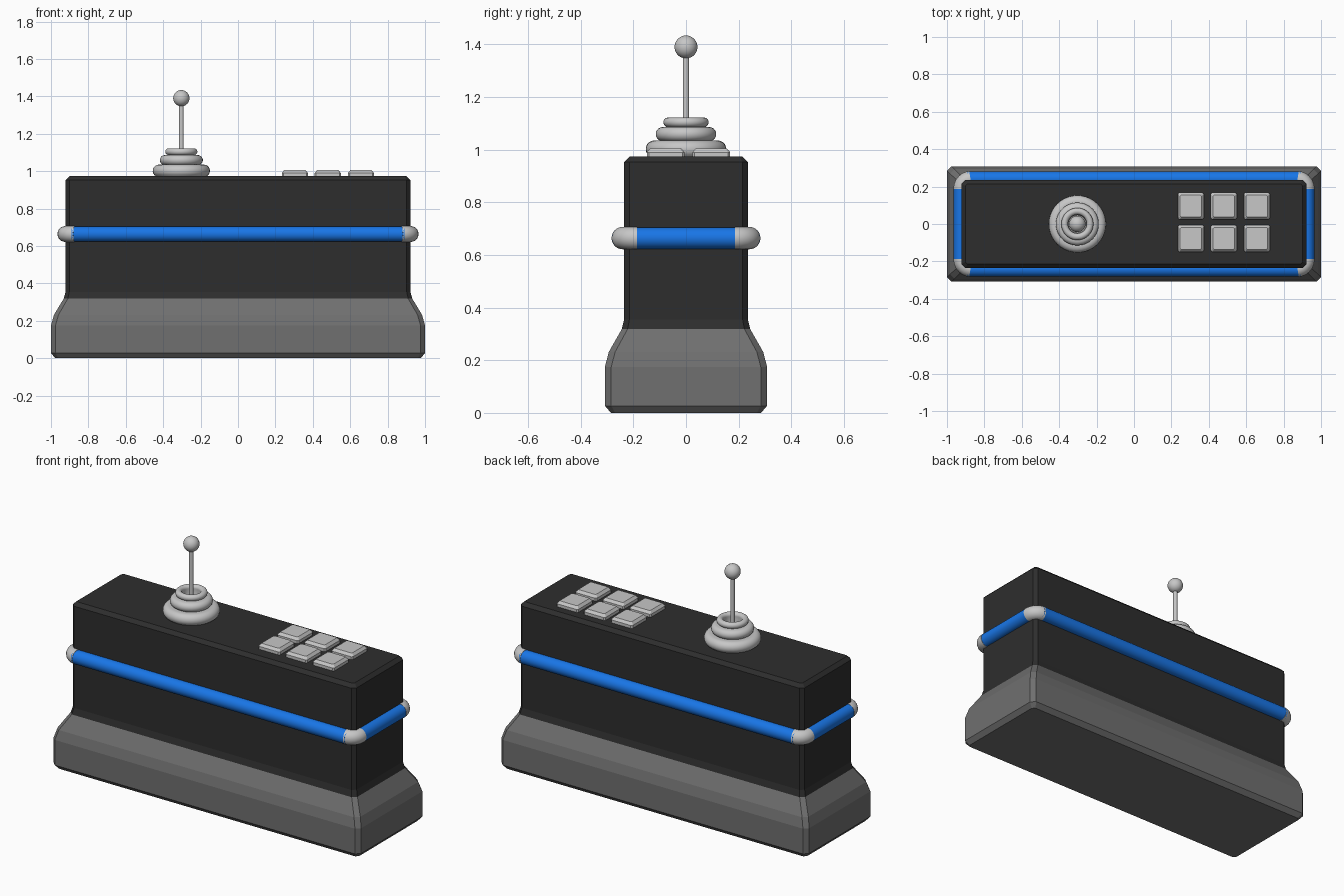
import bpy, bmesh, math
from mathutils import Vector

if "Cube" in bpy.data.objects:
    bpy.data.objects.remove(bpy.data.objects["Cube"])


def material(name, rgb):
    m = bpy.data.materials.new(name)
    m.diffuse_color = (*rgb, 1)
    m.use_nodes = True
    m.node_tree.nodes["Principled BSDF"].inputs["Base Color"].default_value = m.diffuse_color
    return m


DARK = material("charcoal", (0.027, 0.027, 0.027))
GREY = material("base grey", (0.16, 0.16, 0.16))
LIGHT = material("light grey", (0.57, 0.57, 0.57))
BLUE = material("blue", (0.01, 0.19, 0.84))


def finish(name, bm, mats, smooth=None):
    bmesh.ops.recalc_face_normals(bm, faces=bm.faces)
    me = bpy.data.meshes.new(name)
    bm.to_mesh(me)
    bm.free()
    ob = bpy.data.objects.new(name, me)
    bpy.context.collection.objects.link(ob)
    for m in mats:
        me.materials.append(m)
    if smooth:
        bpy.ops.object.select_all(action='DESELECT')
        ob.select_set(True)
        bpy.context.view_layer.objects.active = ob
        bpy.ops.object.shade_smooth_by_angle(angle=math.radians(smooth))
    return ob


def loft(bm, rings):
    """Skin a list of equal-length point rings and cap both ends."""
    vs = [[bm.verts.new(p) for p in r] for r in rings]
    n = len(vs[0])
    for a, b in zip(vs, vs[1:]):
        for i in range(n):
            j = (i + 1) % n
            bm.faces.new((a[i], a[j], b[j], b[i]))
    bm.faces.new(vs[0])
    bm.faces.new(vs[-1])


def chamfered_rect(hx, hy, z, c, cx=0, cy=0):
    pts = [(hx, -hy + c), (hx, hy - c), (hx - c, hy), (-hx + c, hy),
           (-hx, hy - c), (-hx, -hy + c), (-hx + c, -hy), (hx - c, -hy)]
    return [(cx + x, cy + y, z) for x, y in pts]


def tube(name, path, r, mat, sides=24):
    """Sweep a circle along a horizontal path."""
    bm = bmesh.new()
    path = [Vector(p) for p in path]
    rings = []
    for i, p in enumerate(path):
        t = (path[min(i + 1, len(path) - 1)] - path[max(i - 1, 0)]).normalized()
        side = t.cross(Vector((0, 0, 1)))
        rings.append([p + side * (r * math.cos(a)) + Vector((0, 0, r * math.sin(a)))
                      for a in (2 * math.pi * k / sides for k in range(sides))])
    loft(bm, rings)
    return finish(name, bm, [mat], 40)


def lathe(name, profile, x, mat, sides=40):
    bm = bmesh.new()
    vs = [bm.verts.new((r, 0, z)) for r, z in profile]
    es = [bm.edges.new(e) for e in zip(vs, vs[1:])]
    bmesh.ops.spin(bm, geom=vs + es, cent=(0, 0, 0), axis=(0, 0, 1),
                   angle=2 * math.pi, steps=sides, use_merge=True)
    bmesh.ops.remove_doubles(bm, verts=bm.verts, dist=1e-5)
    bmesh.ops.translate(bm, verts=bm.verts, vec=(x, 0, 0))
    return finish(name, bm, [mat], 40)


# Console body: flared grey base below, charcoal block above
bm = bmesh.new()
sections = [(0.977, 0.285, 0, 0.015), (1.0, 0.308, 0.027, 0.024), (1.0, 0.308, 0.175, 0.024),
            (0.984, 0.293, 0.232, 0.024), (0.932, 0.244, 0.318, 0.022),
            (0.922, 0.235, 0.355, 0.02), (0.922, 0.235, 0.953, 0.02), (0.902, 0.215, 0.973, 0.012)]
loft(bm, [chamfered_rect(*s) for s in sections])
for f in bm.faces:
    f.material_index = 1 if f.calc_center_median().z < 0.318 else 0
finish("console_body", bm, [DARK, GREY])

# Bumper rail: four blue bars and four light elbows
BX, BY, BZ, BEND = 0.923, 0.241, 0.664, 0.052
for s, long_name, short_name in ((-1, "front", "left"), (1, "back", "right")):
    tube(long_name + "_bumper_bar", [(-0.89, s * BY, BZ), (0.89, s * BY, BZ)], 0.041, BLUE)
    tube(short_name + "_bumper_bar", [(s * BX, -0.2, BZ), (s * BX, 0.2, BZ)], 0.041, BLUE)
    for t, side in ((-1, "left"), (1, "right")):
        arc = [(BX - BEND + BEND * math.sin(a), BY - BEND + BEND * math.cos(a))
               for a in (math.pi / 2 * k / 6 for k in range(7))]
        path = [(0.874, BY)] + arc[1:] + [(BX, BY - BEND - 0.003)]
        tube(f"{long_name}_{side}_bumper_elbow", [(t * x, s * y, BZ) for x, y in path], 0.0425, LIGHT)

# Joystick: stacked ring boot, shaft and ball knob
JX = -0.303


def bulge(radius, z, r, start, end, n=8):
    return [(radius + r * math.cos(a), z + r * math.sin(a))
            for a in (math.radians(start + (end - start) * k / n) for k in range(n + 1))]


boot = ([(0.13, 0.965)] + bulge(0.120, 1.002, 0.033, -60, 90) + bulge(0.088, 1.059, 0.027, -70, 90)
        + bulge(0.068, 1.104, 0.018, -70, 200, 12) + [(0.047, 1.07), (0, 1.07)])
lathe("joystick_boot", boot, JX, LIGHT)
lathe("joystick_shaft", [(0, 1.06), (0.012, 1.06), (0.012, 1.37), (0, 1.37)], JX, LIGHT, 20)
lathe("joystick_knob", [(0.0435 * math.sin(a), 1.39 - 0.0435 * math.cos(a))
                        for a in (math.pi * k / 16 for k in range(17))], JX, LIGHT, 32)

# Button pad: 3 x 2 bevelled keys
for i, x in enumerate((0.304, 0.480, 0.657)):
    for j, y in enumerate((-0.077, 0.096)):
        bm = bmesh.new()
        loft(bm, [chamfered_rect(0.070, 0.072, 0.965, 0.008, x, y),
                  chamfered_rect(0.070, 0.072, 0.990, 0.008, x, y),
                  chamfered_rect(0.057, 0.059, 1.005, 0.006, x, y)])
        finish(f"button_{i + 1}_{j + 1}", bm, [LIGHT])
